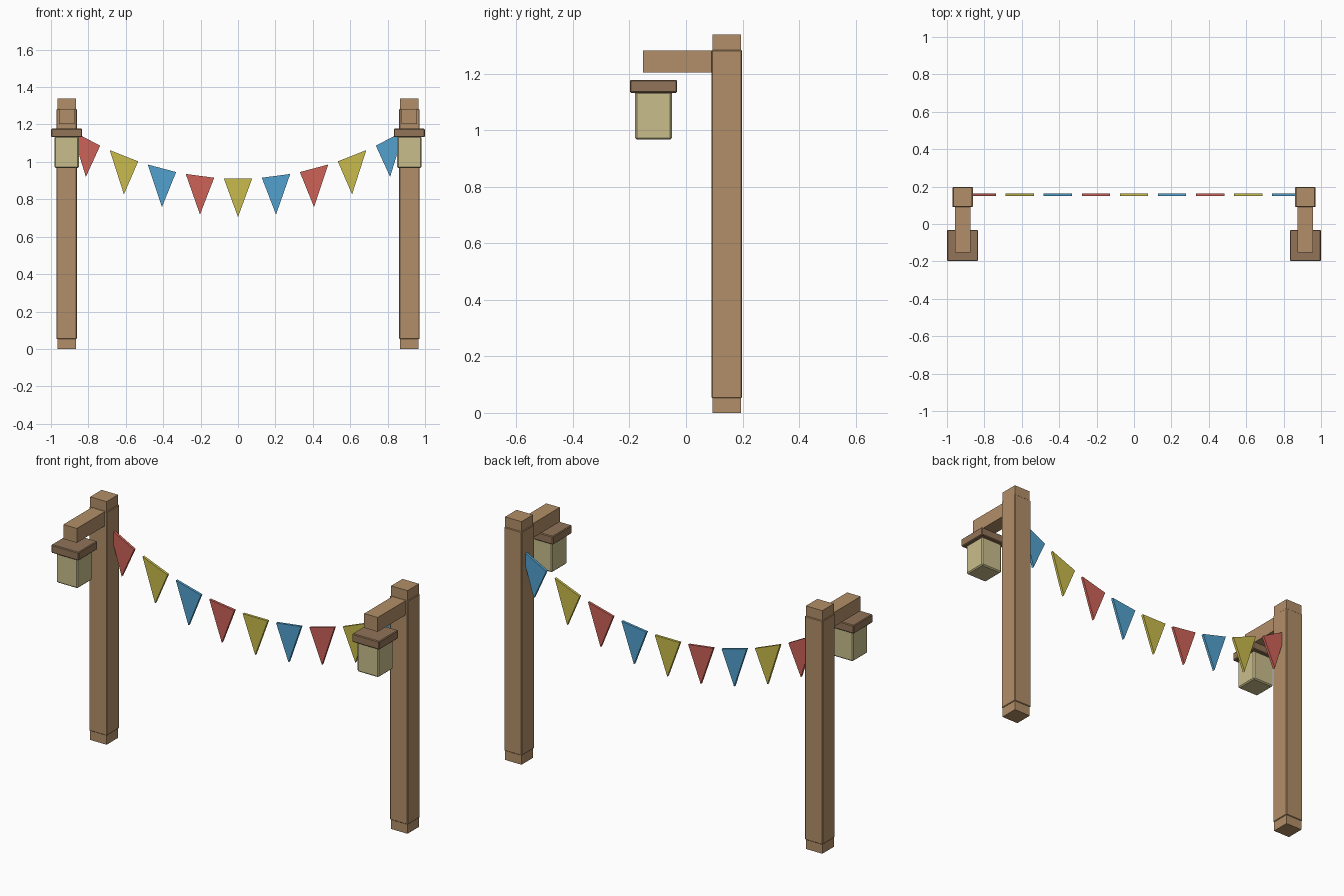
import bpy
import bmesh

cube = bpy.data.objects.get("Cube")
if cube:
    bpy.data.objects.remove(cube, do_unlink=True)


def to_linear(c):
    c /= 255
    return c / 12.92 if c < 0.04045 else ((c + 0.055) / 1.055) ** 2.4


def make_material(name, *rgb):
    mat = bpy.data.materials.new(name)
    color = [to_linear(c) for c in rgb] + [1]
    mat.diffuse_color = color
    mat.use_nodes = True
    mat.node_tree.nodes["Principled BSDF"].inputs["Base Color"].default_value = color
    return mat


wood = make_material("wood", 178, 143, 104)
dark_wood = make_material("dark wood", 146, 116, 88)
glass = make_material("lantern glass", 201, 190, 140)
flag_colors = [make_material("flag red", 204, 98, 88),
               make_material("flag yellow", 200, 187, 76),
               make_material("flag blue", 82, 161, 206)]


def finish(name, bm, mat):
    bmesh.ops.recalc_face_normals(bm, faces=bm.faces)
    mesh = bpy.data.meshes.new(name)
    bm.to_mesh(mesh)
    bm.free()
    mesh.materials.append(mat)
    obj = bpy.data.objects.new(name, mesh)
    bpy.context.collection.objects.link(obj)
    return obj


def box(name, mat, low, high, bevel=0):
    """Box between two corners, optionally with chamfered edges."""
    bm = bmesh.new()
    bmesh.ops.create_cube(bm, size=1)
    for v in bm.verts:
        v.co = [(a + b) / 2 + c * (b - a) for a, b, c in zip(low, high, v.co)]
    if bevel:
        bmesh.ops.bevel(bm, geom=bm.edges[:], offset=bevel, segments=1, affect='EDGES')
    return finish(name, bm, mat)


def column(name, mat, x, y, half, z0, z1, bevel=0):
    """Square upright block centred on x, y."""
    return box(name, mat, (x - half, y - half, z0), (x + half, y + half, z1), bevel)


# Posts, each with a thicker shaft, a bracket arm and a lantern
POST_Y, LAMP_Y = 0.144, -0.115
for side, x in (("left", 0.916), ("right", -0.916)):
    column(side + "_post_core", wood, x, POST_Y, 0.05, 0, 1.338)
    column(side + "_post_shaft", wood, x, POST_Y, 0.054, 0.052, 1.283, 0.003)
    box(side + "_arm", wood, (x - 0.041, -0.152, 1.203), (x + 0.041, POST_Y, 1.282))
    column(side + "_lantern_cap", dark_wood, x, LAMP_Y, 0.083, 1.132, 1.178, 0.004)
    column(side + "_lantern_glass", glass, x, LAMP_Y, 0.065, 0.967, 1.136, 0.006)


# Triangular flags whose top edges follow a sagging curve
FLAG_Y, HALF_THICK = 0.156, 0.007
for i in range(9):
    x = (i - 4) * 0.2033
    top = 0.912 + 0.325 * x * x
    rise = 0.65 * x * 0.076
    outline = [(x - 0.076, top - rise), (x + 0.076, top + rise), (x, top - 0.207)]
    bm = bmesh.new()
    front = bm.faces.new([bm.verts.new((px, FLAG_Y - HALF_THICK, pz)) for px, pz in outline])
    extruded = bmesh.ops.extrude_face_region(bm, geom=[front], use_keep_orig=True)
    verts = [g for g in extruded["geom"] if isinstance(g, bmesh.types.BMVert)]
    bmesh.ops.translate(bm, verts=verts, vec=(0, 2 * HALF_THICK, 0))
    finish("flag_%d" % (i + 1), bm, flag_colors[i % 3])
